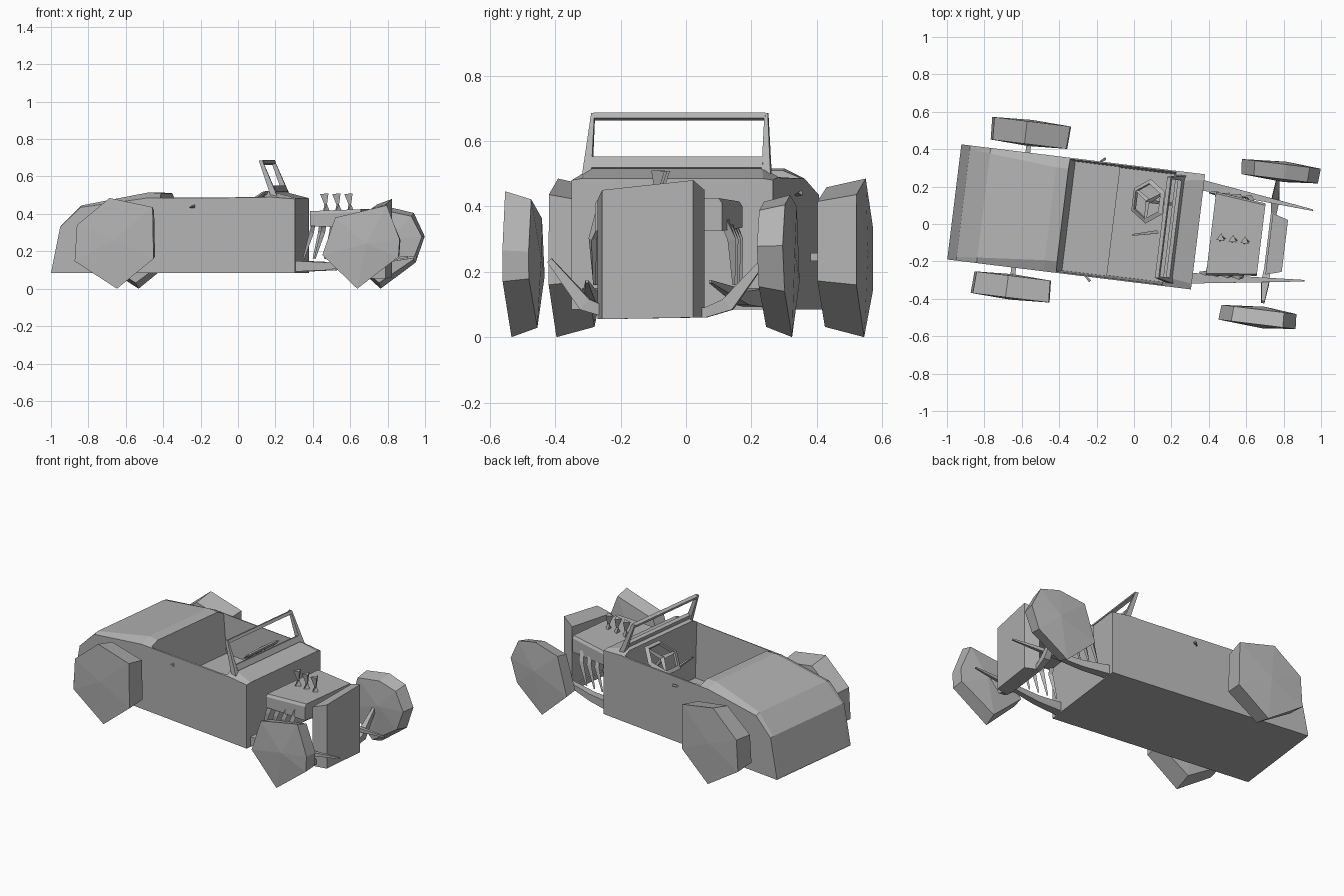
import bpy, bmesh, math
from mathutils import Vector

if "Cube" in bpy.data.objects:
    bpy.data.objects.remove(bpy.data.objects["Cube"])

YAW = math.radians(-7)   # the whole car stands slightly turned

grey = bpy.data.materials.new("primer_grey")
grey.use_nodes = True
grey.diffuse_color = (0.45, 0.45, 0.45, 1)
grey.node_tree.nodes["Principled BSDF"].inputs["Base Color"].default_value = (0.45, 0.45, 0.45, 1)


def finish(name, bm):
    bmesh.ops.recalc_face_normals(bm, faces=bm.faces)
    mesh = bpy.data.meshes.new(name)
    bm.to_mesh(mesh)
    bm.free()
    mesh.materials.append(grey)
    ob = bpy.data.objects.new(name, mesh)
    bpy.context.collection.objects.link(ob)
    ob.rotation_euler.z = YAW
    return ob


def loft(name, rings, caps=True):
    """Skin a list of equal-length point rings; caps close both ends."""
    bm = bmesh.new()
    rows = [[bm.verts.new(p) for p in r] for r in rings]
    n = len(rows[0])
    for a, b in zip(rows, rows[1:]):
        for i in range(n):
            j = (i + 1) % n
            bm.faces.new((a[i], a[j], b[j], b[i]))
    if caps:
        bm.faces.new(rows[0])
        bm.faces.new(rows[-1])
    return finish(name, bm)


def section(u, half, z0, z1, inset, crown):
    """Cross-section of the car at length u, with a crowned top."""
    pts = [(-half, z0), (-half, z1), (inset - half, z1 + crown),
           (half - inset, z1 + crown), (half, z1), (half, z0)]
    return [(u, v, z) for v, z in pts]


def rod(name, path, radii, sides=4):
    """Tapered bar through the points of a path."""
    path = [Vector(p) for p in path]
    rings = []
    for i, p in enumerate(path):
        d = path[min(i + 1, len(path) - 1)] - path[max(i - 1, 0)]
        q = d.to_track_quat('Z', 'Y')
        rings.append([p + q @ Vector((radii[i] * math.cos(t), radii[i] * math.sin(t), 0))
                      for t in (2 * math.pi * (k + 0.5) / sides for k in range(sides))])
    return loft(name, rings)


def wheel(name, outline, v_in, v_out, bump):
    """Coarse tyre: a polygon prism, lower inside, with a shallow peak on both faces."""
    bm = bmesh.new()
    n = len(outline)
    cu = sum(p[0] for p in outline) / n
    cz = sum(p[1] for p in outline) / n
    out = math.copysign(bump, v_out)
    inner = [bm.verts.new((cu + (u - cu) * 0.97, v_in, cz + (z - cz) * 0.88)) for u, z in outline]
    outer = [bm.verts.new((u, v_out, z)) for u, z in outline]
    hubs = [bm.verts.new((cu, v_in - out, cz)), bm.verts.new((cu, v_out + out, cz))]
    for i in range(n):
        j = (i + 1) % n
        bm.faces.new((inner[i], inner[j], outer[j], outer[i]))
        bm.faces.new((inner[i], inner[j], hubs[0]))
        bm.faces.new((outer[i], outer[j], hubs[1]))
    return finish(name, bm)


# Body shell: sloped tail, deck, straight doors and cowl
body = loft("body", [
    section(-0.968, 0.31, 0.085, 0.09, 0.02, 0.003),
    section(-0.92, 0.31, 0.085, 0.33, 0.02, 0.004),
    section(-0.81, 0.31, 0.085, 0.435, 0.03, 0.01),
    section(-0.45, 0.31, 0.085, 0.485, 0.06, 0.03),
    section(-0.38, 0.31, 0.085, 0.485, 0.06, 0.025),
    section(-0.34, 0.31, 0.085, 0.485, 0.03, 0.003),
    section(0.15, 0.31, 0.085, 0.487, 0.03, 0.01),
    section(0.21, 0.31, 0.085, 0.49, 0.05, 0.03),
    section(0.345, 0.31, 0.085, 0.48, 0.03, 0.005)])

# Cockpit opening with slightly leaning walls
cutter = loft("cockpit_cutter", [
    [(u, v, z) for u, v in ((f, -w), (f, w), (b, w), (b, -w))]
    for f, b, w, z in ((0.19, -0.34, 0.29, 0.15), (0.19, -0.39, 0.305, 0.56))])
cutter.hide_render = True
cut = body.modifiers.new("cockpit", 'BOOLEAN')
cut.operation = 'DIFFERENCE'
cut.solver = 'EXACT'
cut.object = cutter
bpy.context.view_layer.update()
hollow = bpy.data.meshes.new_from_object(body.evaluated_get(bpy.context.evaluated_depsgraph_get()))
body.modifiers.clear()
body.data = hollow
bpy.data.objects.remove(cutter)
loft("seat", [[(u, v, z) for v, z in ((-0.292, 0.14), (-0.296, 0.25), (0.296, 0.25), (0.292, 0.14))]
              for u in (-0.36, -0.11)])

# Windscreen frame leaning backwards
foot, head = Vector((0.235, 0, 0.50)), Vector((0.155, 0, 0.685))


def screen_bar(name, t0, t1):
    a, b = foot.lerp(head, t0), foot.lerp(head, t1)
    off = Vector((0.010, 0, 0.004))
    loft(name, [[p + Vector((0, v, 0)) for p in (a - off, a + off, b + off, b - off)]
                for v in (-0.265, 0.265)])


screen_bar("screen_lower_bar", 0.08, 0.26)
screen_bar("screen_top_bar", 0.90, 0.99)

for side, s in (("left", 1), ("right", -1)):
    # Screen posts, flaring at the foot
    loft(side + "_screen_post", [
        [(p.x + du, s * v, p.z) for du, v in ((-w, 0.262), (w, 0.262), (w, o), (-w, o))]
        for p, w, o in ((foot - Vector((0, 0, 0.02)), 0.018, 0.292), (head, 0.010, 0.272))])
    # Door handle
    rod(side + "_door_handle", [(-0.22, s * 0.31, 0.435), (-0.195, s * 0.33, 0.442)], [0.006, 0.010], 3)
    # Chassis rail running past the grille
    rod(side + "_chassis_rail", [(0.34, s * 0.25, 0.12), (0.50, s * 0.235, 0.12), (0.94, s * 0.19, 0.17)],
        [0.04, 0.03, 0.006])
    # Exhaust headers
    for i in range(4):
        u = 0.43 + 0.06 * i
        rod(f"{side}_header_{i + 1}", [(u, s * 0.19, 0.37), (u - 0.01, s * 0.215, 0.30), (u - 0.05, s * 0.215, 0.16)],
            [0.017, 0.015, 0.005], 3)

# Steering wheel and column
hub, ring_r = Vector((0.06, 0.13, 0.46)), 0.12
axis = Vector((-0.6, 0, 0.8)).normalized()
turn = axis.to_track_quat('Z', 'Y')
rim = []
for k in range(7):
    a = 2 * math.pi * k / 6
    rim.append([hub + turn @ Vector((r * math.cos(a), r * math.sin(a), h))
                for r, h in ((ring_r, 0), (ring_r - 0.025, 0.01), (ring_r - 0.025, -0.01))])
loft("steering_wheel_rim", rim, caps=False)
for k in range(3):
    a = 2 * math.pi * k / 3
    tip = hub + turn @ Vector((0.1 * math.cos(a), 0.1 * math.sin(a), 0))
    rod(f"steering_spoke_{k + 1}", [hub, tip], [0.015, 0.008], 3)
rod("steering_column", [hub, hub - axis * 0.20], [0.012, 0.012])
# Gear lever leaning across the cabin
rod("gear_lever", [(0.13, -0.03, 0.30), (0.0, -0.06, 0.42)], [0.012, 0.006], 3)

# Engine cover and intake stacks
loft("engine_cover", [section(0.415, 0.225, 0.335, 0.40, 0.01, 0.015),
                      section(0.685, 0.195, 0.325, 0.41, 0.01, 0.015)])
for i in range(3):
    u = 0.475 + 0.065 * i
    rod(f"intake_stack_{i + 1}", [(u, -0.018, 0.41), (u, -0.018, 0.45), (u - 0.006, -0.018, 0.508)],
        [0.024, 0.008, 0.026], 3)

# Grille shell
loft("grille", [[(u, v - 0.018, z) for v, z in ((-h, 0.055), (-h, t), (h, t + 0.03), (h, 0.06))]
                for u, h, t in ((0.73, 0.165, 0.42), (0.815, 0.14, 0.45))])

# Axles: dropped beam in front, straight bar behind
rod("front_axle", [(0.735, v, z) for v, z in ((-0.33, 0.235), (-0.22, 0.10), (-0.15, 0.075),
                                              (0.15, 0.075), (0.22, 0.10), (0.33, 0.235))],
    [0.012, 0.03, 0.022, 0.022, 0.03, 0.012])
rod("rear_axle", [(-0.61, -0.37, 0.245), (-0.61, 0.37, 0.245)], [0.018, 0.018])

# Wheels
rear = [(-0.634, 0.485), (-0.402, 0.436), (-0.397, 0.16), (-0.594, 0.0), (-0.822, 0.147), (-0.81, 0.34)]
front_right = [(0.51, 0.18), (0.579, 0.38), (0.857, 0.446), (0.926, 0.265), (0.92, 0.17), (0.698, 0.0)]
front_left = [(0.53, 0.17), (0.60, 0.40), (0.77, 0.435), (0.896, 0.405), (0.955, 0.28), (0.906, 0.14), (0.717, 0.0)]
wheel("right_rear_wheel", rear, -0.355, -0.472, 0.010)
wheel("left_rear_wheel", rear, 0.355, 0.476, 0.010)
wheel("right_front_wheel", front_right, -0.372, -0.452, 0.018)
wheel("left_front_wheel", front_left, 0.335, 0.415, 0.015)
